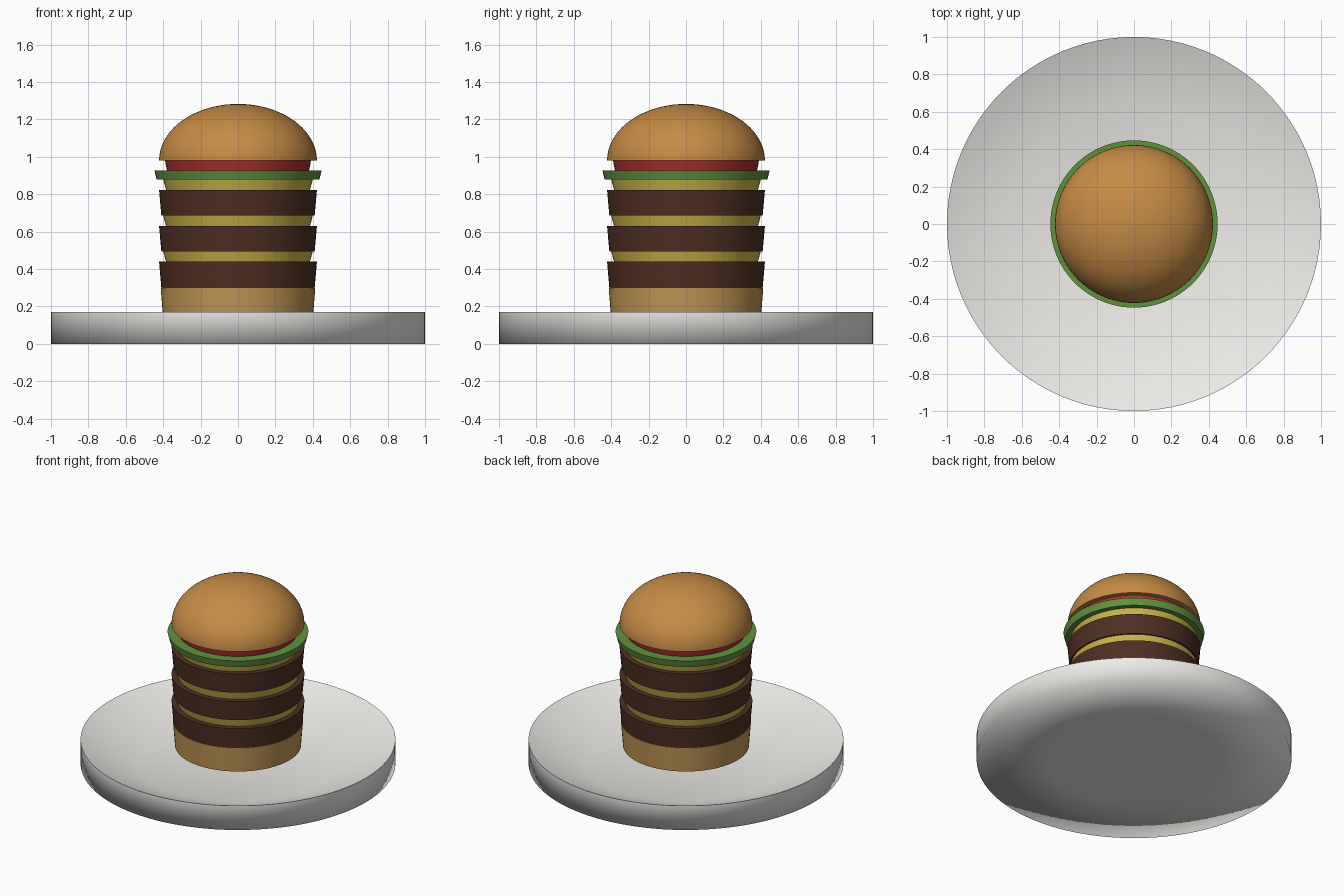
import bpy, bmesh, math

if "Cube" in bpy.data.objects:
    bpy.data.objects.remove(bpy.data.objects["Cube"])

SEG = 96


def lathe(name, profile, color=None, angle=40):
    """Revolve (radius, z) points about z; radius 0 gives a single pole vertex."""
    bm = bmesh.new()
    rings = []
    for r, z in profile:
        if r == 0:
            rings.append([bm.verts.new((0, 0, z))])
        else:
            rings.append([bm.verts.new((r * math.cos(2 * math.pi * i / SEG),
                                        r * math.sin(2 * math.pi * i / SEG), z))
                          for i in range(SEG)])
    for a, b in zip(rings, rings[1:]):
        for i in range(SEG):
            j = (i + 1) % SEG
            if len(a) == 1:
                bm.faces.new((a[0], b[j], b[i]))
            elif len(b) == 1:
                bm.faces.new((a[i], a[j], b[0]))
            else:
                bm.faces.new((a[i], a[j], b[j], b[i]))
    bmesh.ops.recalc_face_normals(bm, faces=bm.faces[:])
    me = bpy.data.meshes.new(name)
    bm.to_mesh(me)
    bm.free()
    ob = bpy.data.objects.new(name, me)
    bpy.context.collection.objects.link(ob)
    if color:
        mat = bpy.data.materials.get(color[0]) or bpy.data.materials.new(color[0])
        mat.diffuse_color = (*color[1], 1)
        mat.use_nodes = True
        mat.node_tree.nodes["Principled BSDF"].inputs["Base Color"].default_value = mat.diffuse_color
        me.materials.append(mat)
    bpy.ops.object.select_all(action='DESELECT')
    ob.select_set(True)
    bpy.context.view_layer.objects.active = ob
    bpy.ops.object.shade_smooth_by_angle(angle=math.radians(angle))
    return ob


def layer(name, z0, z1, r0, r1, color):
    """Solid slice, slightly wider at the top."""
    return lathe(name, [(0, z0), (r0, z0), (r1, z1), (0, z1)], color)


CRUST = ("crust", (0.56, 0.26, 0.06))
CRUMB = ("crumb", (0.53, 0.31, 0.09))
MEAT = ("meat", (0.075, 0.028, 0.016))
CHEESE = ("cheese", (0.58, 0.46, 0.07))
LEAF = ("leaf", (0.12, 0.29, 0.05))
TOMATO = ("tomato", (0.40, 0.03, 0.025))
CHINA = ("china", (0.85, 0.84, 0.81))

# Plate: sunken flat floor, sloped border, straight outer wall, flat underside
lathe("plate", [(0, 0), (0.555, 0), (1, 0), (1, 0.17), (0.65, 0.03), (0, 0.03)],
      CHINA, angle=93)

# Bottom bun
layer("bottom_bun", 0.13, 0.30, 0.40, 0.413, CRUMB)

# Three patties, each topped with cheese
for i, (z0, z1, z2) in enumerate([(0.30, 0.44, 0.495),
                                  (0.495, 0.63, 0.687),
                                  (0.687, 0.823, 0.88)], 1):
    layer(f"patty_{i}", z0, z1, 0.41, 0.422, MEAT)
    layer(f"cheese_{i}", z1, z2, 0.385, 0.40, CHEESE)

# Lettuce and tomato
layer("lettuce", 0.88, 0.927, 0.435, 0.447, LEAF)
layer("tomato", 0.927, 0.98, 0.38, 0.39, TOMATO)

# Domed top bun
N = 20
dome = [(0, 0.98)]
dome += [(0.422 * math.cos(t * math.pi / 2 / N), 0.98 + 0.303 * math.sin(t * math.pi / 2 / N))
         for t in range(N)]
dome.append((0, 1.283))
lathe("top_bun", dome, CRUST)
